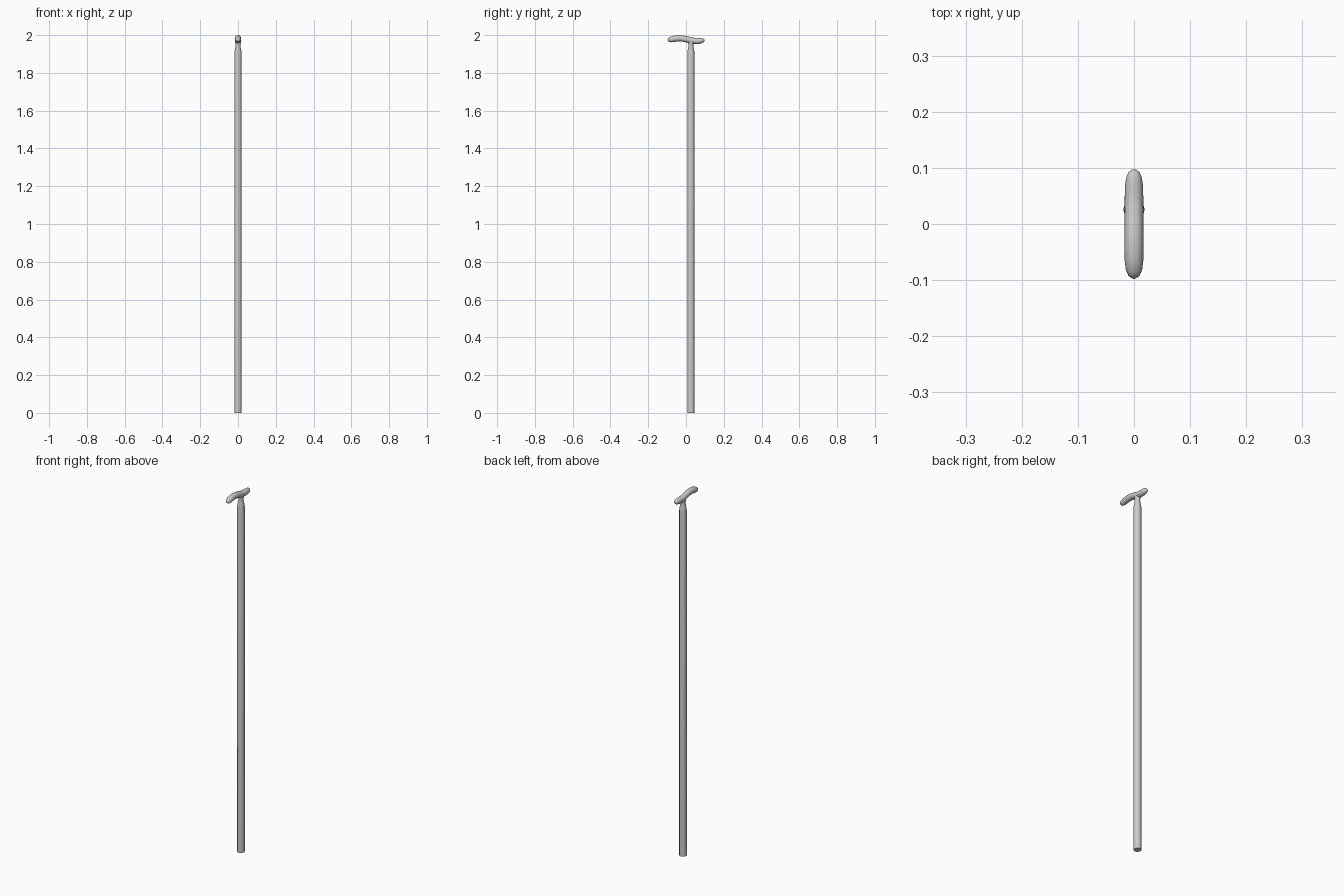
import bpy, bmesh, math
from mathutils import Vector

if "Cube" in bpy.data.objects:
    bpy.data.objects.remove(bpy.data.objects["Cube"])

SIDES = 12
SHAFT_Y = 0.026


def loft(name, stations):
    """Skin round sections; each station is (y, z, radius, tilt of section from horizontal)."""
    bm = bmesh.new()
    rings = []
    for y, z, r, tilt in stations:
        side = Vector((0, math.cos(tilt), math.sin(tilt)))
        rings.append([bm.verts.new(Vector((0, y, z))
                                   + Vector((1, 0, 0)) * r * math.cos(a)
                                   + side * r * math.sin(a))
                      for a in (2 * math.pi * i / SIDES for i in range(SIDES))])
    for a, b in zip(rings, rings[1:]):
        for i in range(SIDES):
            j = (i + 1) % SIDES
            bm.faces.new((a[i], a[j], b[j], b[i]))
    bm.faces.new(rings[0][::-1])
    bm.faces.new(rings[-1])
    bmesh.ops.recalc_face_normals(bm, faces=bm.faces)
    mesh = bpy.data.meshes.new(name)
    bm.to_mesh(mesh)
    bm.free()
    obj = bpy.data.objects.new(name, mesh)
    bpy.context.collection.objects.link(obj)
    bpy.ops.object.select_all(action='DESELECT')
    obj.select_set(True)
    bpy.context.view_layer.objects.active = obj
    bpy.ops.object.shade_smooth_by_angle(angle=math.radians(50))
    return obj


# Straight shaft with a narrowed neck flaring into the handle
shaft_profile = [(0, 0.019), (1.905, 0.019), (1.918, 0.0175), (1.932, 0.0145),
                 (1.945, 0.013), (1.955, 0.0145), (1.968, 0.016)]
loft("shaft", [(SHAFT_Y, z, r, 0) for z, r in shaft_profile])

# Gently S-curved grip with rounded ends
grip = [(-0.097, 1.972, 0.003), (-0.092, 1.9735, 0.010), (-0.082, 1.976, 0.0145),
        (-0.066, 1.980, 0.0165), (-0.043, 1.9835, 0.0165), (-0.018, 1.982, 0.0165),
        (0.006, 1.977, 0.0165), (0.028, 1.971, 0.0165), (0.050, 1.9685, 0.0165),
        (0.070, 1.9695, 0.016), (0.084, 1.971, 0.0135), (0.092, 1.972, 0.010),
        (0.097, 1.9725, 0.004)]
stations = []
for i, (y, z, r) in enumerate(grip):
    y0, z0, _ = grip[max(i - 1, 0)]
    y1, z1, _ = grip[min(i + 1, len(grip) - 1)]
    slope = math.atan2(z1 - z0, y1 - y0)
    stations.append((y, z, r, slope + math.pi / 2))
loft("handle", stations)
